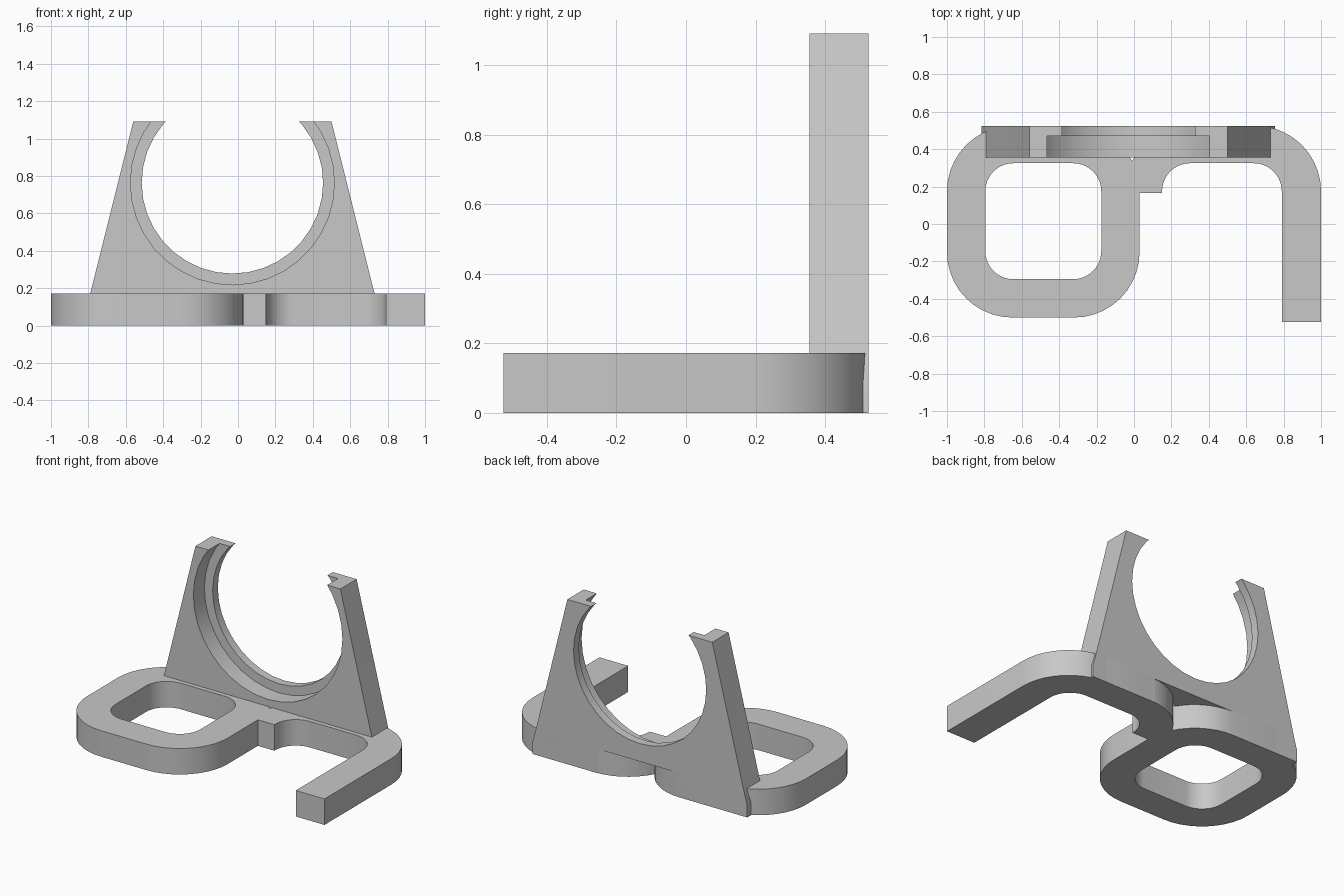
import bpy
import bmesh
from math import sin, cos, radians

old = bpy.data.objects.get("Cube")
if old:
    bpy.data.objects.remove(old, do_unlink=True)

grey = bpy.data.materials.new("light grey plastic")
grey.use_nodes = True
COLOUR = (0.58, 0.58, 0.58, 1)
grey.diffuse_color = COLOUR
grey.node_tree.nodes["Principled BSDF"].inputs["Base Color"].default_value = COLOUR


def arc(cx, cy, r, start, end, steps=10):
    angles = [radians(start + (end - start) * i / steps) for i in range(steps + 1)]
    return [(cx + r * cos(a), cy + r * sin(a)) for a in angles]


def rounded_rect(x0, x1, y0, y1, r):
    return (arc(x1 - r, y1 - r, r, 0, 90) + arc(x0 + r, y1 - r, r, 90, 180)
            + arc(x0 + r, y0 + r, r, 180, 270) + arc(x1 - r, y0 + r, r, 270, 360))


def prism(name, loops, low, high, upright=False):
    """Extrude one outline, or an outer and inner outline of equal length."""
    bm = bmesh.new()
    rings = []
    for loop in loops:
        pair = []
        for h in (low, high):
            pair.append([bm.verts.new((a, h, b) if upright else (a, b, h))
                         for a, b in loop])
        rings.append(pair)
        n = len(loop)
        for i in range(n):
            j = (i + 1) % n
            bm.faces.new((pair[0][i], pair[0][j], pair[1][j], pair[1][i]))
    for level in (0, 1):
        if len(rings) == 1:
            bm.faces.new(rings[0][level])
        else:
            outer, inner = rings[0][level], rings[1][level]
            for i in range(len(outer)):
                j = (i + 1) % len(outer)
                bm.faces.new((outer[i], outer[j], inner[j], inner[i]))
    bmesh.ops.recalc_face_normals(bm, faces=bm.faces[:])
    mesh = bpy.data.meshes.new(name)
    bm.to_mesh(mesh)
    bm.free()
    mesh.materials.append(grey)
    ob = bpy.data.objects.new(name, mesh)
    bpy.context.collection.objects.link(ob)
    return ob


def smooth(ob):
    bpy.ops.object.select_all(action='DESELECT')
    ob.select_set(True)
    bpy.context.view_layer.objects.active = ob
    bpy.ops.object.shade_smooth_by_angle(angle=radians(30))


BASE_TOP = 0.172
FRONT, STEP, BACK = 0.355, 0.47, 0.525

# Closed base loop on the right
base_loop = prism("base_loop", [rounded_rect(-1, 0.03, -0.5, BACK, 0.35),
                                rounded_rect(-0.795, -0.175, -0.295, 0.325, 0.15)],
                  0, BASE_TOP)

# Open hook with a long arm on the left
hook = ([(-0.05, 0.165)] + arc(0.3, 0.175, 0.35, 180, 90)
        + arc(0.65, 0.175, 0.35, 90, 0)
        + [(1, -BACK), (0.79, -BACK)]
        + arc(0.64, 0.175, 0.15, 0, 90) + arc(0.3, 0.175, 0.15, 90, 180)
        + [(0.15, 0.165)])
base_hook = prism("base_hook", [hook], 0, BASE_TOP)

# Upright tapered plate, raised over the gap between loop and hook
MID, TOP = -0.03, 1.09
half = [(0.53, TOP), (0.76, BASE_TOP), (0.785, 0.08), (0.785, 0), (0.31, 0), (0.31, 0.16)]
outline = [(MID + x, z) for x, z in half] + [(MID - x, z) for x, z in reversed(half)]
plate = prism("upright_cradle", [outline], FRONT, BACK, upright=True)

# Round opening with a wider seat at the front
for name, r, y0, y1 in (("opening_cutter", 0.485, 0.2, 0.7),
                        ("seat_cutter", 0.545, 0.2, STEP)):
    cutter = prism(name, [arc(MID, 0.763, r, 0, 360, 36)[:-1]], y0, y1, upright=True)
    cutter.hide_render = True
    mod = plate.modifiers.new(name, 'BOOLEAN')
    mod.operation = 'DIFFERENCE'
    mod.solver = 'EXACT'
    mod.object = cutter
    bpy.ops.object.select_all(action='DESELECT')
    plate.select_set(True)
    bpy.context.view_layer.objects.active = plate
    bpy.ops.object.modifier_apply(modifier=name)
    bpy.data.objects.remove(cutter, do_unlink=True)

for ob in (base_loop, base_hook, plate):
    smooth(ob)
